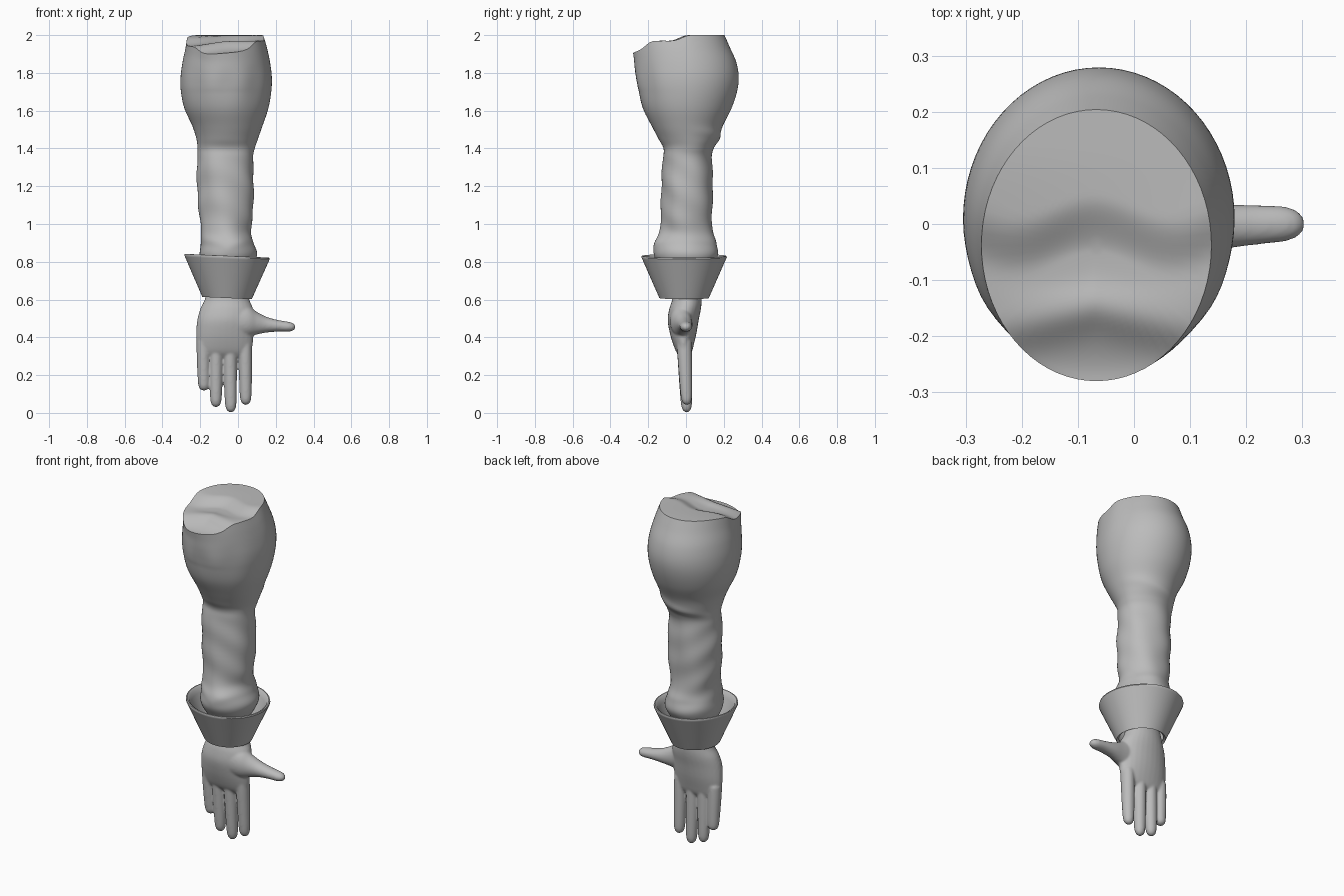
import bpy, bmesh
from math import sin, cos, pi, exp
from mathutils import Vector

if "Cube" in bpy.data.objects:
    bpy.data.objects.remove(bpy.data.objects["Cube"])

grey = bpy.data.materials.new("plain grey")
grey.use_nodes = True
grey.diffuse_color = (0.5, 0.5, 0.5, 1)
grey.node_tree.nodes["Principled BSDF"].inputs["Base Color"].default_value = (0.5, 0.5, 0.5, 1)


def loft(name, rings, closed=False, angle=60):
    """Skin a list of point rings; cap the ends, or join last to first."""
    bm = bmesh.new()
    rows = [[bm.verts.new(p) for p in ring] for ring in rings]
    n = len(rows[0])
    pairs = list(zip(rows, rows[1:])) + ([(rows[-1], rows[0])] if closed else [])
    for a, b in pairs:
        for i in range(n):
            j = (i + 1) % n
            bm.faces.new((a[i], a[j], b[j], b[i]))
    if not closed:
        bm.faces.new(rows[0][::-1])
        bm.faces.new(rows[-1])
    bmesh.ops.recalc_face_normals(bm, faces=bm.faces)
    mesh = bpy.data.meshes.new(name)
    bm.to_mesh(mesh)
    bm.free()
    obj = bpy.data.objects.new(name, mesh)
    bpy.context.collection.objects.link(obj)
    mesh.materials.append(grey)
    smooth(obj, angle)
    return obj


def smooth(obj, angle):
    bpy.ops.object.select_all(action='DESELECT')
    obj.select_set(True)
    bpy.context.view_layer.objects.active = obj
    bpy.ops.object.shade_smooth_by_angle(angle=angle * pi / 180)


def spline(rows, steps):
    """Catmull-Rom samples through rows of numbers."""
    out = []
    for k in range(len(rows) - 1):
        p, q, r, s = (rows[min(max(k + d, 0), len(rows) - 1)] for d in (-1, 0, 1, 2))
        for i in range(steps):
            t = i / steps
            out.append([b + t / 2 * (c - a + t * (2*a - 5*b + 4*c - d + t * (3*b - a - 3*c + d)))
                        for a, b, c, d in zip(p, q, r, s)])
    return out + [list(rows[-1])]


def ease(a, b, v):
    t = min(max((v - a) / (b - a), 0), 1)
    return t * t * (3 - 2 * t)


def bump(v, centre, width):
    return exp(-((v - centre) / width) ** 2)


# Sleeve: height, then left/right and front/back extents
sleeve_rows = [
    (0.70, -0.13, 0.03, -0.09, 0.09), (0.78, -0.19, 0.08, -0.14, 0.14),
    (0.84, -0.205, 0.10, -0.17, 0.17), (0.90, -0.197, 0.083, -0.162, 0.162),
    (0.96, -0.195, 0.066, -0.138, 0.142), (1.05, -0.205, 0.078, -0.132, 0.14),
    (1.20, -0.215, 0.085, -0.13, 0.143), (1.34, -0.215, 0.08, -0.125, 0.136),
    (1.40, -0.213, 0.09, -0.12, 0.146), (1.45, -0.22, 0.105, -0.145, 0.172),
    (1.52, -0.242, 0.13, -0.182, 0.195), (1.61, -0.283, 0.16, -0.228, 0.24),
    (1.70, -0.302, 0.176, -0.252, 0.27), (1.78, -0.304, 0.179, -0.264, 0.279),
    (1.86, -0.295, 0.17, -0.271, 0.265), (1.94, -0.28, 0.154, -0.275, 0.23),
    (2.00, -0.272, 0.138, -0.28, 0.204)]


def top_height(x, y):
    drop = 0.03 * ease(0.03, -0.07, y + 0.02 * sin(x * 22)) + 0.05 * ease(-0.12, -0.28, y)
    ridge = 0.014 * bump(y, -0.15 - 0.25 * abs(x + 0.07), 0.04)
    return 2.0 - drop + ridge - 0.09 * max(0.1 - x, 0) * ease(0.25, -0.1, y + 0.1)


def sleeve_ring(z, x0, x1, y0, y1, shrink=1, n=72):
    ring = []
    for i in range(n):
        a = 2 * pi * i / n
        c, s = cos(a), sin(a)
        # shallow cloth folds, strongest on the forearm
        arm = ease(0.8, 0.9, z) * ease(1.5, 1.3, z)
        f = 1 + arm * (0.018 * sin(z * 38 + 2 * c + 3 * s) + 0.014 * sin(5 * a + 9 * z))
        f += 0.04 * max(s, 0) * bump(z, 1.45 + 0.04 * c, 0.025)
        f += 0.04 * bump(z, 0.88 + 0.05 * abs(c), 0.03) * max(-s, 0)
        f += 0.012 * bump(z, 1.75, 0.12) * max(-s, 0) * sin(9 * a)
        x = (x0 + x1) / 2 + (x1 - x0) / 2 * c * f * shrink
        y = (y0 + y1) / 2 + (y1 - y0) / 2 * s * f * shrink
        h = z
        if z > 1.7:
            h = 1.7 + (z - 1.7) / 0.3 * (top_height(x, y) - 1.7)
        ring.append((x, y, h))
    return ring


rings = [sleeve_ring(*row) for row in spline(sleeve_rows, 6)]
rings += [sleeve_ring(*sleeve_rows[-1], shrink=1 - k / 24) for k in range(1, 24)]
loft("sleeve", rings, angle=50)

# Flared cuff: outer wall, rounded rim, inner wall; slightly tilted
cuff_profile = [(0.127, 0.612), (0.131, 0.608), (0.222, 0.815), (0.226, 0.824), (0.224, 0.831),
                (0.218, 0.832), (0.208, 0.825), (0.198, 0.80), (0.150, 0.69), (0.118, 0.618)]
loft("cuff", [[(-0.058 + r * cos(a), -0.01 + r * sin(a), z - 0.045 * r * cos(a))
               for a in (2 * pi * i / 64 for i in range(64))] for r, z in cuff_profile],
     closed=True, angle=40)


# Hand parts: centre, half width, half depth along a path
def limb(name, rows, sideways=False):
    rings = []
    for x, y, z, w, d in spline(rows, 5):
        ring = []
        for i in range(28):
            c, s = cos(2 * pi * i / 28), sin(2 * pi * i / 28)
            off = Vector((0, s * d, c * w)) if sideways else Vector((c * w, s * d, 0))
            ring.append(Vector((x, y, z)) + off)
        rings.append(ring)
    return loft(name, rings)


parts = [limb("palm", [
    (-0.058, 0.005, 0.66, 0.105, 0.072), (-0.058, 0.005, 0.60, 0.118, 0.078),
    (-0.06, -0.005, 0.55, 0.140, 0.084), (-0.066, -0.015, 0.49, 0.150, 0.082),
    (-0.07, -0.015, 0.42, 0.152, 0.07), (-0.07, -0.013, 0.36, 0.148, 0.054),
    (-0.07, -0.01, 0.32, 0.138, 0.04), (-0.07, -0.008, 0.295, 0.12, 0.022)])]

fingers = {"little_finger": (-0.184, -0.180, 0.118), "ring_finger": (-0.116, -0.117, 0.03),
           "middle_finger": (-0.043, -0.038, 0.002), "index_finger": (0.038, 0.041, 0.042)}
for name, (base, tip, low) in fingers.items():
    rows = []
    for t, w in ((0, 0.036), (0.25, 0.036), (0.6, 0.034), (0.85, 0.031),
                 (0.94, 0.026), (0.98, 0.017), (1, 0.004)):
        rows.append((base + (tip - base) * t, -0.01 + 0.014 * t, 0.38 + (low - 0.38) * t,
                     w, w * (1.1 - 0.15 * t)))
    parts.append(limb(name, rows))

parts.append(limb("thumb", [
    (-0.03, -0.03, 0.49, 0.09, 0.06), (0.05, -0.025, 0.485, 0.082, 0.058),
    (0.10, -0.015, 0.475, 0.06, 0.048), (0.15, -0.006, 0.467, 0.042, 0.041),
    (0.21, -0.002, 0.461, 0.031, 0.036), (0.27, 0, 0.456, 0.026, 0.031),
    (0.295, 0, 0.455, 0.017, 0.02), (0.305, 0, 0.455, 0.004, 0.005)], sideways=True))

# Fuse the hand into one soft skin
bpy.ops.object.select_all(action='DESELECT')
for p in parts:
    p.select_set(True)
hand = parts[0]
bpy.context.view_layer.objects.active = hand
bpy.ops.object.join()
hand.name = "hand"
fuse = hand.modifiers.new("fuse", 'REMESH')
fuse.mode = 'VOXEL'
fuse.voxel_size = 0.006
fuse.use_smooth_shade = True
soft = hand.modifiers.new("soften", 'SMOOTH')
soft.factor = 0.5
soft.iterations = 8
